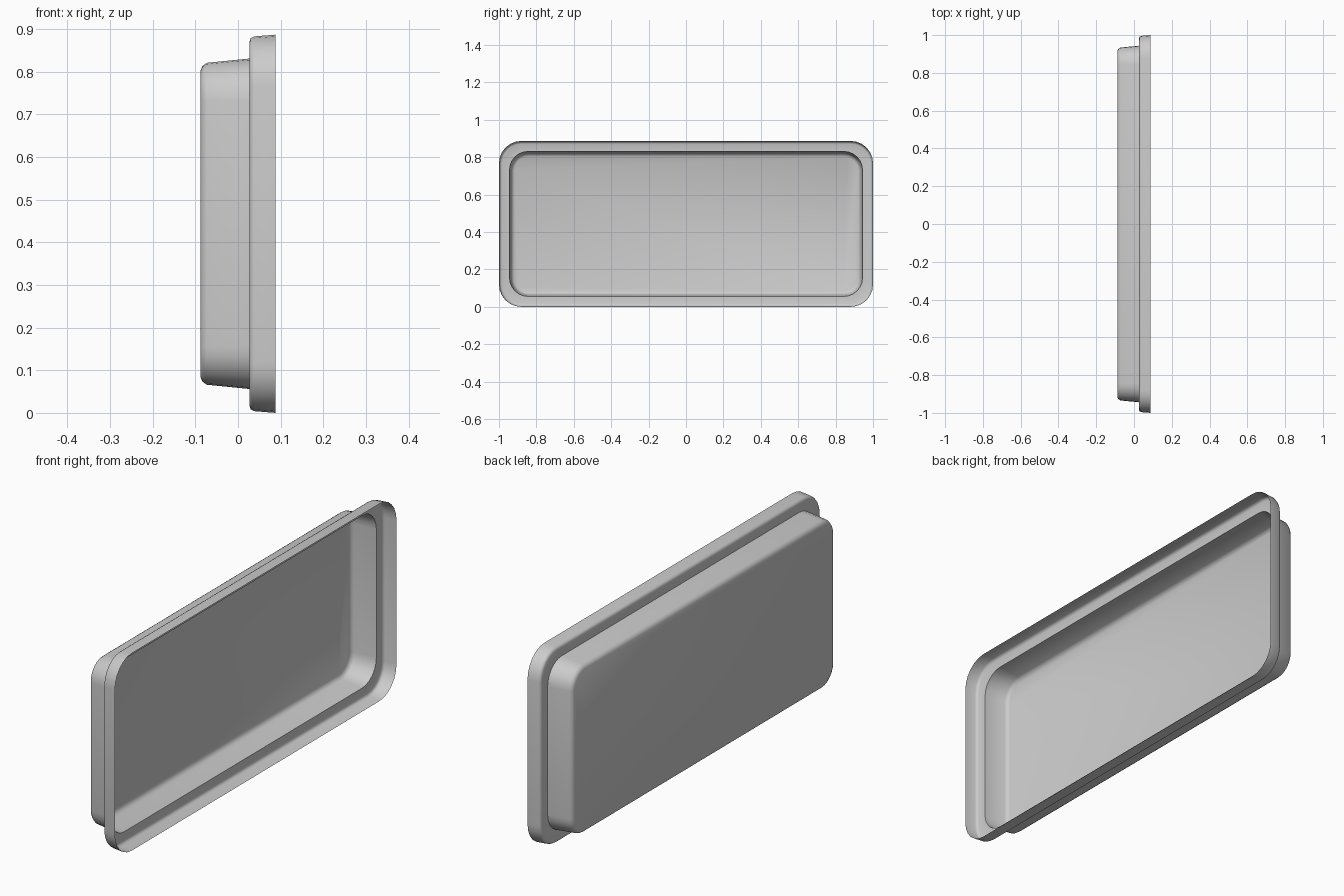
import bpy, bmesh, math

cube = bpy.data.objects.get("Cube")
if cube:
    bpy.data.objects.remove(cube)

HEIGHT = 0.887
CENTRE_Z = HEIGHT / 2
SEGMENTS = 6

grey = bpy.data.materials.new("plain grey")
grey.use_nodes = True
colour = (0.6, 0.6, 0.6, 1)
grey.diffuse_color = colour
grey.node_tree.nodes["Principled BSDF"].inputs["Base Color"].default_value = colour


def rounded_ring(bm, x, inset, radius):
    """Rounded rectangle loop facing x, inset from the outer rim."""
    half_y, half_z = 1 - inset, CENTRE_Z - inset
    corners = [(1, 1), (-1, 1), (-1, -1), (1, -1)]
    ring = []
    for quarter, (sy, sz) in enumerate(corners):
        for i in range(SEGMENTS + 1):
            a = (quarter + i / SEGMENTS) * math.pi / 2
            ring.append(bm.verts.new((
                x,
                sy * (half_y - radius) + radius * math.cos(a),
                CENTRE_Z + sz * (half_z - radius) + radius * math.sin(a))))
    return ring


# Section of the pressed sheet: depth, inset, corner radius
section = [
    (0.088, 0.0, 0.12),       # open rim
    (0.038, 0.004, 0.116),    # rim skirt
    (0.030, 0.008, 0.112),    # rounded shoulder
    (0.027, 0.016, 0.104),
    (0.027, 0.056, 0.10),     # flat ledge
    (-0.073, 0.066, 0.09),    # tapered wall
    (-0.083, 0.073, 0.083),   # rounded base edge
    (-0.088, 0.084, 0.072),
]

bm = bmesh.new()
rings = [rounded_ring(bm, *row) for row in section]
for a, b in zip(rings, rings[1:]):
    n = len(a)
    for i in range(n):
        j = (i + 1) % n
        bm.faces.new((a[i], a[j], b[j], b[i]))

# Flat tray base
base = bm.faces.new(rings[-1])
bmesh.ops.recalc_face_normals(bm, faces=bm.faces)
base.normal_update()
if base.normal.x > 0:
    bmesh.ops.reverse_faces(bm, faces=bm.faces)

mesh = bpy.data.meshes.new("tray_shell")
bm.to_mesh(mesh)
bm.free()
mesh.materials.append(grey)
tray = bpy.data.objects.new("tray_shell", mesh)
bpy.context.collection.objects.link(tray)

# Smooth bends, sharp ledge corner
bpy.ops.object.select_all(action='DESELECT')
tray.select_set(True)
bpy.context.view_layer.objects.active = tray
bpy.ops.object.shade_smooth_by_angle(angle=math.radians(60))
